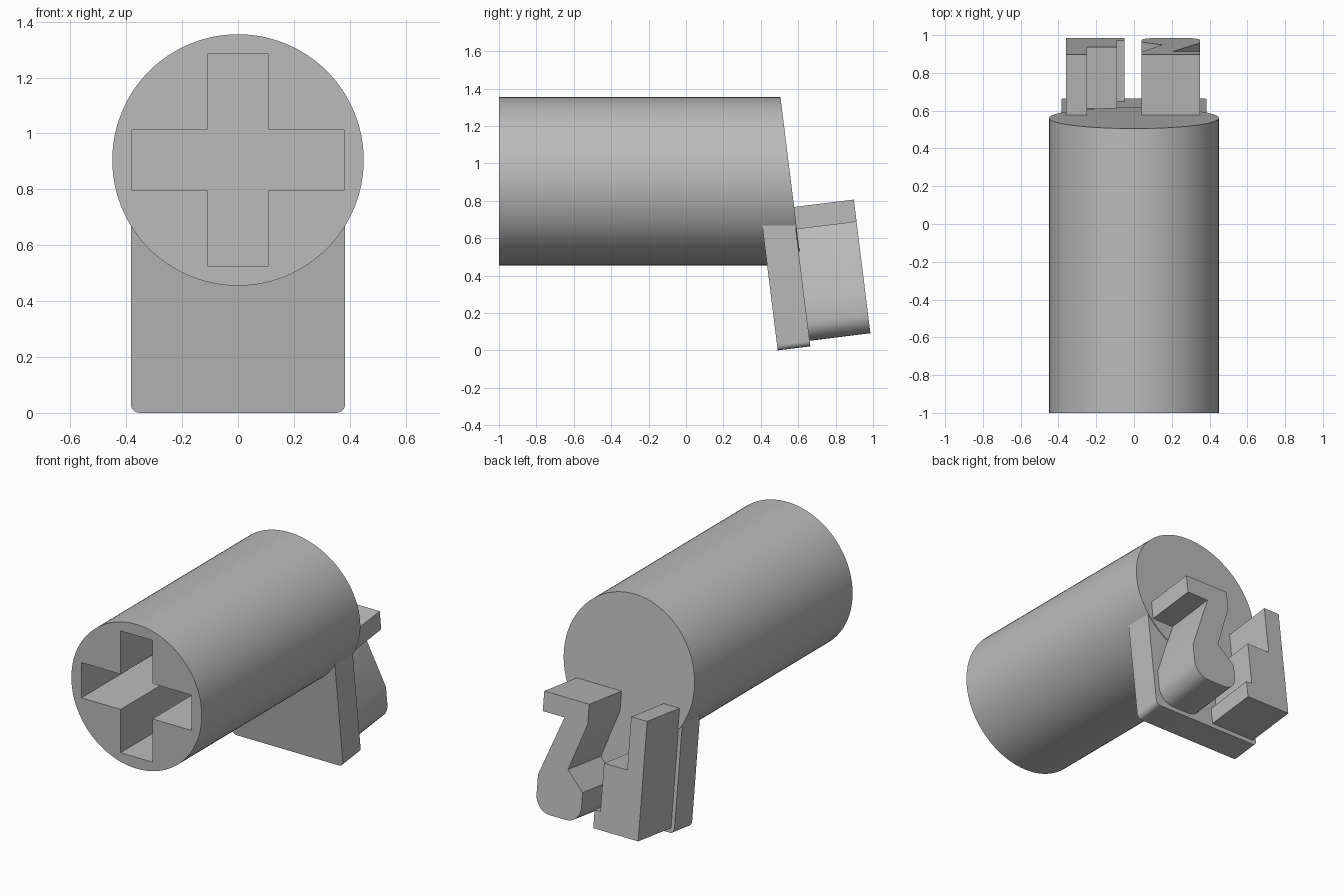
import bpy
import bmesh
import math
from mathutils import Matrix, Vector

cube = bpy.data.objects.get("Cube")
if cube:
    bpy.data.objects.remove(cube, do_unlink=True)

grey = bpy.data.materials.new("plain grey")
grey.use_nodes = True
grey.diffuse_color = (0.5, 0.5, 0.5, 1)
grey.node_tree.nodes["Principled BSDF"].inputs["Base Color"].default_value = (0.5, 0.5, 0.5, 1)

TILT = math.atan(0.124)
RADIUS, AXIS_Z = 0.45, 0.905

# Tilted frame on the end face: local x across, y up the face, z outwards
across = Vector((1, 0, 0))
up = Vector((0, -math.sin(TILT), math.cos(TILT)))
out = Vector((0, math.cos(TILT), math.sin(TILT)))
face_frame = Matrix.Translation((0, 0.665, 0.022)) @ Matrix((across, up, out)).transposed().to_4x4()
# Upright frame on the axis: local x across, y up, z running forwards to -y
axis_frame = Matrix.Translation((0, 0, AXIS_Z)) @ Matrix.Rotation(math.pi / 2, 4, "X")


def prism(name, outline, low, high, frame):
    """Extrude a flat outline between two local heights."""
    bm = bmesh.new()
    face = bm.faces.new([bm.verts.new((x, y, low)) for x, y in outline])
    top = bmesh.ops.extrude_face_region(bm, geom=[face])["geom"]
    for v in top:
        if isinstance(v, bmesh.types.BMVert):
            v.co.z = high
    bmesh.ops.recalc_face_normals(bm, faces=bm.faces)
    bm.transform(frame)
    mesh = bpy.data.meshes.new(name)
    bm.to_mesh(mesh)
    bm.free()
    obj = bpy.data.objects.new(name, mesh)
    bpy.context.collection.objects.link(obj)
    mesh.materials.append(grey)
    return obj


def smooth(obj):
    bpy.ops.object.select_all(action="DESELECT")
    obj.select_set(True)
    bpy.context.view_layer.objects.active = obj
    bpy.ops.object.shade_smooth_by_angle(angle=math.radians(30))


def arc(cx, cy, r, start, end, steps):
    angles = [math.radians(start + (end - start) * i / steps) for i in range(steps + 1)]
    return [(cx + r * math.cos(a), cy + r * math.sin(a)) for a in angles]


# Round barrel with a slanted rear end
barrel = prism("barrel", arc(0, 0, RADIUS, 0, 360, 96)[:-1], -0.5, 1, axis_frame)
for v in barrel.data.vertices:
    if v.co.y > 0:
        v.co.y = 0.505 + (1.355 - v.co.z) * math.tan(TILT)

# Cross-shaped socket cut into the front
a, b = 0.11, 0.38
cross = [(a, a), (a, b), (-a, b), (-a, a), (-b, a), (-b, -a),
         (-a, -a), (-a, -b), (a, -b), (a, -a), (b, -a), (b, a)]
cutter = prism("socket_cutter", cross, 0, 1.2, axis_frame)
cutter.hide_render = True
cut = barrel.modifiers.new("socket", "BOOLEAN")
cut.object = cutter
cut.operation = "DIFFERENCE"
cut.solver = "EXACT"
smooth(barrel)
bpy.ops.object.modifier_apply(modifier=cut.name)
bpy.data.objects.remove(cutter, do_unlink=True)

# Backing plate with rounded lower corners
w, r = 0.383, 0.03
plate = arc(-w + r, r, r, 180, 270, 6) + arc(w - r, r, r, 270, 360, 6) + [(w, 0.68), (-w, 0.68)]
smooth(prism("backing_plate", plate, -0.176, 0, face_frame))

# Plain raised pads on the rear face
stepped = [(-0.36, 0.03), (-0.05, 0.03), (-0.05, 0.14), (-0.09, 0.14),
           (-0.09, 0.43), (-0.25, 0.43), (-0.25, 0.75), (-0.36, 0.75)]
prism("stepped_pad", stepped, -0.02, 0.327, face_frame)
waisted = (arc(0.14, 0.13, 0.1, 180, 270, 8) + arc(0.25, 0.13, 0.1, 270, 360, 8)
           + [(0.35, 0.25), (0.2, 0.63), (0.35, 0.63), (0.35, 0.75),
              (0.04, 0.75), (0.04, 0.63), (0.15, 0.33), (0.04, 0.22)])
smooth(prism("waisted_pad", waisted, -0.02, 0.327, face_frame))
